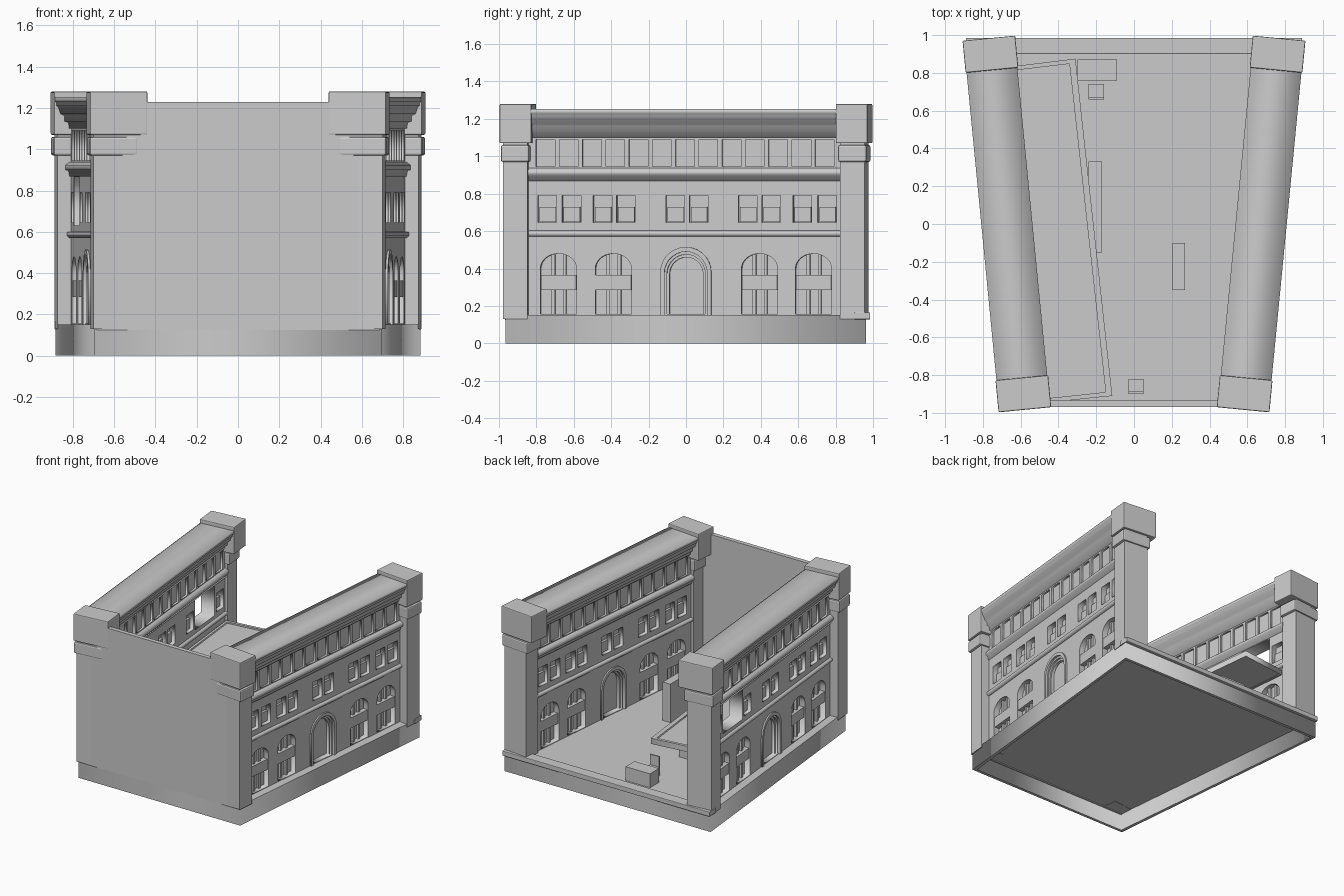
import bpy, bmesh, math
from mathutils import Matrix, Vector

if "Cube" in bpy.data.objects:
    bpy.data.objects.remove(bpy.data.objects["Cube"])

# Local wall frame: u = thickness, v = along wall, z = up
TILT = math.atan(0.097)
RIGHT = Matrix.Translation((0.673, 0, 0)) @ Matrix.Rotation(-TILT, 4, 'Z')
LEFT = Matrix.Scale(-1, 4, (1, 0, 0)) @ RIGHT
ID = Matrix.Identity(4)
FACING = Matrix(((0, 0, 1, 0), (1, 0, 0, 0), (0, 1, 0, 0), (0, 0, 0, 1)))   # (v,z) outline, thick in u
RUNNING = Matrix.Rotation(math.pi / 2, 4, 'X')                            # (u,z) profile, run along v


def finish(name, bm, place, bevel=0):
    bm.transform(place)
    bmesh.ops.remove_doubles(bm, verts=bm.verts, dist=1e-5)
    bmesh.ops.recalc_face_normals(bm, faces=bm.faces)
    me = bpy.data.meshes.new(name)
    bm.to_mesh(me)
    bm.free()
    ob = bpy.data.objects.new(name, me)
    bpy.context.collection.objects.link(ob)
    if bevel:
        m = ob.modifiers.new("Bevel", 'BEVEL')
        m.width, m.segments = bevel, 2
    return ob


def slab(name, loops, half, axes=ID, place=ID):
    """Filled outline with holes, extruded both ways."""
    cu = bpy.data.curves.new(name, 'CURVE')
    cu.dimensions, cu.fill_mode, cu.extrude = '2D', 'BOTH', half
    for loop in loops:
        sp = cu.splines.new('POLY')
        sp.points.add(len(loop) - 1)
        for p, c in zip(sp.points, loop):
            p.co = (c[0], c[1], 0, 1)
        sp.use_cyclic_u = True
    tmp = bpy.data.objects.new("tmp", cu)
    bpy.context.collection.objects.link(tmp)
    dg = bpy.context.evaluated_depsgraph_get()
    me = bpy.data.meshes.new_from_object(tmp.evaluated_get(dg))
    bm = bmesh.new()
    bm.from_mesh(me)
    bpy.data.objects.remove(tmp)
    bpy.data.curves.remove(cu)
    bpy.data.meshes.remove(me)
    return finish(name, bm, place @ axes)


def boxes(name, spans, place=ID, bevel=0):
    """Boxes given as x0,x1,y0,y1,z0,z1."""
    bm = bmesh.new()
    for x0, x1, y0, y1, z0, z1 in spans:
        c = Vector(((x0 + x1) / 2, (y0 + y1) / 2, (z0 + z1) / 2))
        m = Matrix.Translation(c) @ Matrix.Diagonal((x1 - x0, y1 - y0, z1 - z0, 1))
        bmesh.ops.create_cube(bm, size=1, matrix=m)
    return finish(name, bm, place, bevel)


def rect(a, b, c, d):
    return [(a, c), (b, c), (b, d), (a, d)]


def arch(cx, hw, z0, spring, rise, n=14):
    top = [(cx + hw * math.cos(math.pi * i / n), spring + rise * math.sin(math.pi * i / n)) for i in range(n + 1)]
    return [(cx - hw, z0), (cx + hw, z0)] + top


def moulding(name, half, place):
    prof = half + [(-u, z) for u, z in reversed(half)]
    slab(name, [prof], 0.845, RUNNING, place)


ARCHES = (-0.68, -0.385, 0.40, 0.69)
WINDOWS = (-0.74, -0.61, -0.443, -0.318, -0.053, 0.073, 0.337, 0.463, 0.63, 0.763)
GAP = (0.41, 0.69, 0.63, 0.865)      # open hatch above the mezzanine, left wall only


def build_wall(side, place, hatch):
    wins = [w for w in WINDOWS if not (hatch and GAP[0] < w < GAP[1])]
    openings = [rect(w - 0.05, w + 0.05, 0.645, 0.79) for w in wins]
    openings += [arch(a, 0.097, 0.156, 0.40, 0.08) for a in ARCHES]
    openings.append(arch(0.005, 0.117, 0.156, 0.375, 0.115))
    openings += [rect(-0.8125 + 0.125 * i + 0.012, -0.8125 + 0.125 * (i + 1) - 0.012, 0.945, 1.09)
                 for i in range(13)]
    hole = [rect(*GAP)] if hatch else []
    slab(side + "_facade", [rect(-0.85, 0.85, 0.14, 1.105)] + openings + hole, 0.055, FACING, place)
    slab(side + "_glazing", [rect(-0.84, 0.84, 0.142, 1.1)] + hole, 0.012, FACING, place)
    # frieze backing sits shallower than the glazing
    boxes(side + "_frieze_panels", [(-0.04, 0.04, -0.84, 0.84, 0.94, 1.10)], place)
    # entrance rings
    slab(side + "_portal_outer", [arch(0.005, 0.137, 0.145, 0.38, 0.135), arch(0.005, 0.115, 0.15, 0.375, 0.115)],
         0.066, FACING, place)
    slab(side + "_portal_middle", [arch(0.005, 0.118, 0.145, 0.375, 0.118), arch(0.005, 0.103, 0.15, 0.37, 0.105)],
         0.05, FACING, place)
    slab(side + "_portal_inner", [arch(0.005, 0.105, 0.145, 0.37, 0.107), arch(0.005, 0.09, 0.15, 0.37, 0.09)],
         0.034, FACING, place)
    # arch transoms and mullions
    bars = []
    for a in ARCHES:
        bars.append((-0.05, 0.05, a - 0.095, a + 0.095, 0.285, 0.365))
        for o in (-0.03, 0.03):
            bars.append((-0.03, 0.03, a + o - 0.009, a + o + 0.009, 0.15, 0.475))
    boxes(side + "_arch_bars", bars, place)
    # lower window sashes
    boxes(side + "_sashes", [(-0.03, 0.03, w - 0.044, w + 0.044, 0.65, 0.73) for w in wins], place)
    # ledges and cornice
    moulding(side + "_lower_ledge", [(0.062, 0.57), (0.074, 0.58), (0.074, 0.597), (0.06, 0.602)], place)
    moulding(side + "_upper_ledge", [(0.062, 0.868), (0.067, 0.895), (0.083, 0.90), (0.083, 0.922), (0.062, 0.938)],
             place)
    moulding(side + "_cornice", [(0.066, 1.10), (0.07, 1.13), (0.088, 1.135), (0.088, 1.162), (0.108, 1.172),
                                 (0.12, 1.205), (0.127, 1.21), (0.127, 1.225), (0.135, 1.23), (0.135, 1.252)], place)
    # corner pillars
    for end, s in (("front", -1), ("back", 1)):
        def span(v0, v1):
            return min(s * v0, s * v1), max(s * v0, s * v1)
        boxes(f"{side}_{end}_pillar", [(-0.075, 0.122, *span(0.84, 0.972), 0.13, 1.1)], place)
        boxes(f"{side}_{end}_pillar_band", [(-0.095, 0.14, *span(0.83, 0.982), 0.97, 1.06)], place, 0.01)
        boxes(f"{side}_{end}_pillar_cap", [(-0.14, 0.14, *span(0.818, 0.988), 1.07, 1.28)], place, 0.006)


build_wall("right", RIGHT, False)
build_wall("left", LEFT, True)

# Base: open-bottomed skirt, floor, back step
outer = [(-0.695, -0.965), (0.695, -0.965), (0.885, 0.962), (-0.885, 0.962)]
inner = [(-0.672, -0.943), (0.672, -0.943), (0.862, 0.94), (-0.862, 0.94)]
slab("base_skirt", [outer, inner], 0.07, place=Matrix.Translation((0, 0, 0.07)))
slab("floor", [outer], 0.01, place=Matrix.Translation((0, 0, 0.142)))
boxes("back_step", [(-0.89, 0.89, 0.90, 0.985, 0.128, 0.165)], bevel=0.004)

# Plain front wall
boxes("front_wall", [(-0.685, 0.685, -0.968, -0.935, 0.125, 1.23)])

# Mezzanine with raised edge
mezz = [(-0.68, 0.83), (-0.31, 0.875), (-0.115, -0.91), (-0.50, -0.95)]
well = [(-0.66, 0.81), (-0.342, 0.848), (-0.15, -0.89), (-0.48, -0.925)]
slab("mezzanine_floor", [mezz], 0.015, place=Matrix.Translation((0, 0, 0.515)))
slab("mezzanine_edge", [mezz, well], 0.022, place=Matrix.Translation((0, 0, 0.52)))

# Shelves and counter
boxes("shelf_unit", [(0.205, 0.222, -0.35, -0.10, 0.15, 0.45)]
      + [(0.205, 0.27, -0.35, -0.10, z, z + 0.015) for z in (0.15, 0.24, 0.33, 0.435)]
      + [(0.205, 0.27, y, y + 0.012, 0.15, 0.45) for y in (-0.35, -0.112)])
boxes("counter", [(-0.24, -0.17, -0.15, 0.33, 0.15, 0.28)])
boxes("desk", [(-0.30, -0.09, 0.76, 0.87, 0.15, 0.26)])

# Chairs
for label, x, y in (("desk", -0.20, 0.70), ("front", 0.01, -0.86)):
    boxes(label + "_chair", [(x - 0.04, x + 0.04, y - 0.04, y + 0.04, 0.205, 0.22),
                             (x - 0.04, x + 0.04, y - 0.04, y - 0.028, 0.22, 0.30)]
          + [(x + i - 0.006, x + i + 0.006, y + j - 0.006, y + j + 0.006, 0.15, 0.206)
             for i in (-0.033, 0.033) for j in (-0.033, 0.033)])
